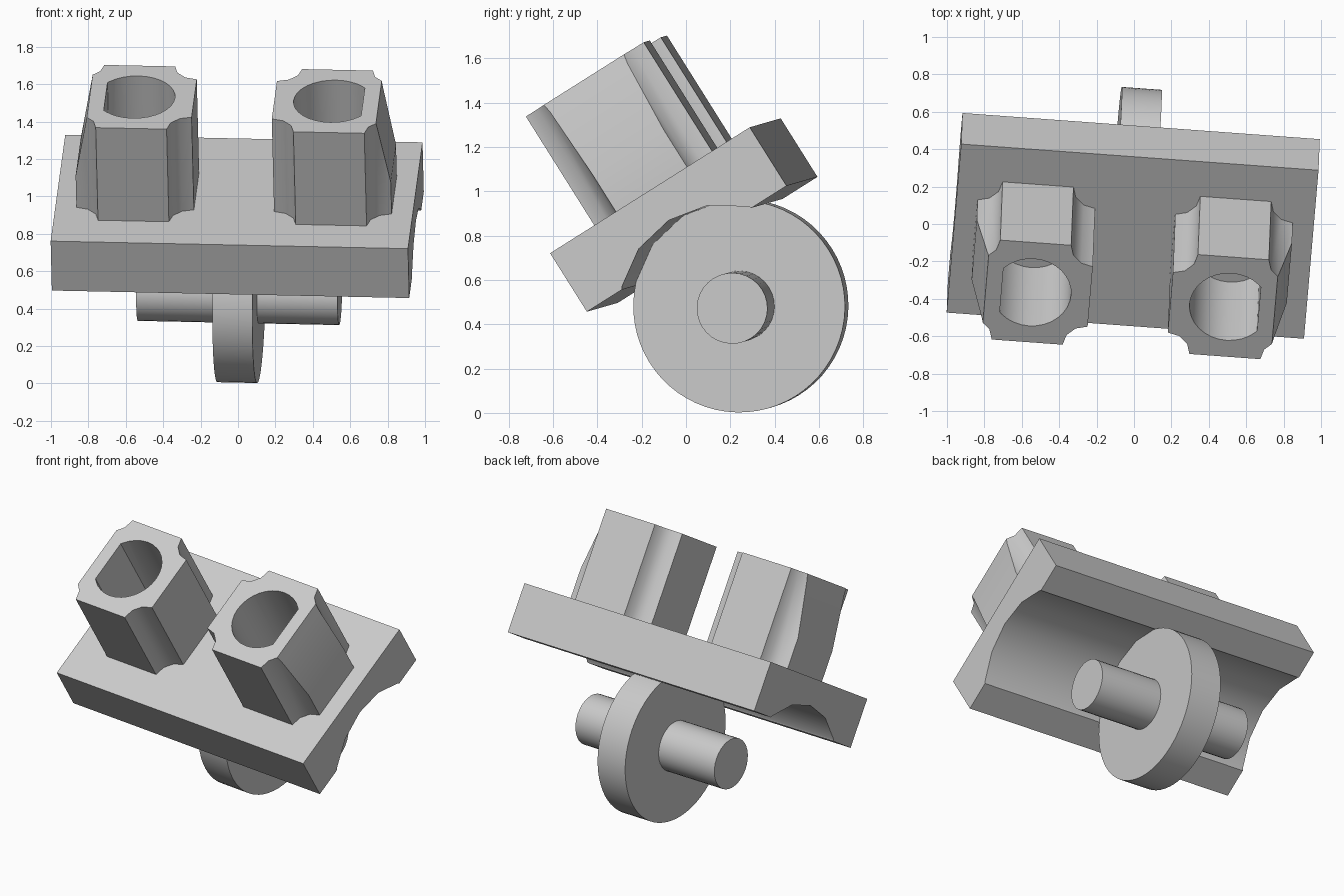
import bpy
import bmesh
from math import sin, cos, pi, radians, sqrt
from mathutils import Matrix, Vector

if "Cube" in bpy.data.objects:
    bpy.data.objects.remove(bpy.data.objects["Cube"])

# Tilted frame of the whole toy: origin at the middle of the plate's upper face
ax = Vector((0.997, -0.073, -0.021)).normalized()
az = ax.cross(Vector((0.07, 0.8435, 0.532))).normalized()
ay = az.cross(ax)
FRAME = Matrix((ax, ay, az)).transposed().to_4x4()
FRAME.translation = Vector((-0.0075, -0.093, 1.025))

# Axis order used when a profile is swept along x, y or z
PLACE = {
    "x": lambda a, b, d: (d, a, b),
    "y": lambda a, b, d: (a, d, b),
    "z": lambda a, b, d: (a, b, d),
}


def prism(name, outline, axis, start, end):
    """Sweep a closed 2D outline along one axis."""
    bm = bmesh.new()
    rings = [[bm.verts.new(PLACE[axis](a, b, d)) for a, b in outline] for d in (start, end)]
    for ring in rings:
        bm.faces.new(ring)
    n = len(outline)
    for i in range(n):
        j = (i + 1) % n
        bm.faces.new((rings[0][i], rings[0][j], rings[1][j], rings[1][i]))
    bmesh.ops.recalc_face_normals(bm, faces=bm.faces)
    mesh = bpy.data.meshes.new(name)
    bm.to_mesh(mesh)
    bm.free()
    obj = bpy.data.objects.new(name, mesh)
    bpy.context.collection.objects.link(obj)
    return obj


def arc(ca, cb, r, first, last, steps):
    angles = [radians(first + (last - first) * i / steps) for i in range(steps + 1)]
    return [(ca + r * cos(t), cb + r * sin(t)) for t in angles]


def activate(obj):
    bpy.ops.object.select_all(action="DESELECT")
    obj.select_set(True)
    bpy.context.view_layer.objects.active = obj


def cut(obj, cutter):
    """Subtract the cutter, then discard it."""
    cutter.hide_render = True
    mod = obj.modifiers.new("cut", "BOOLEAN")
    mod.operation, mod.solver, mod.object = "DIFFERENCE", "EXACT", cutter
    activate(obj)
    bpy.ops.object.modifier_apply(modifier=mod.name)
    bpy.data.objects.remove(cutter)


def finish(obj, angle=30):
    obj.matrix_world = FRAME
    activate(obj)
    bpy.ops.object.shade_smooth_by_angle(angle=radians(angle))


# Plate with a faceted wheel arch running along its underside
HALF_L, HALF_W, THICK = 0.958, 0.534, 0.312
AXLE_Z, WHEEL_R = -0.64, 0.48
lip = 0.347
profile = [(HALF_W, -THICK), (HALF_W, 0), (-HALF_W, 0), (-HALF_W, -THICK), (-lip, -THICK)]
profile += arc(0, AXLE_Z, WHEEL_R, 135, 45, 4) + [(lip, -THICK)]
finish(prism("plate", profile, "x", -HALF_L, HALF_L))

# Wheel and axle
finish(prism("wheel", arc(0, AXLE_Z, WHEEL_R - 0.001, 0, 354.375, 63), "x", -0.107, 0.107))
finish(prism("axle", arc(0, AXLE_Z, 0.16, 0, 348.75, 31), "x", -0.54, 0.54))

# Two hollow towers with scooped corners, sloped outer wall and D-shaped bore
MID, HALF, HEIGHT, SCOOP = 0.53, 0.315, 0.585, 0.125
BORE, FLAT = 0.212, 0.16


def tower(name, side):
    corners = [(1, 1, 270, 180), (-1, 1, 360, 270), (-1, -1, 90, 0), (1, -1, 180, 90)]
    outline = []
    for sx, sy, first, last in corners:
        outline += arc(MID + sx * HALF, sy * HALF, SCOOP, first, last, 3)
    body = prism(name, [(side * a, b) for a, b in outline], "z", 0, HEIGHT)

    # Sloped cut on the outer wall, starting part way up
    outer = MID + HALF
    wedge = [(outer, 0.2), (outer - 0.07, HEIGHT), (outer - 0.088, HEIGHT + 0.1), (outer + 0.2, HEIGHT + 0.1), (outer + 0.2, 0.2)]
    cut(body, prism("slope_cutter", [(side * a, b) for a, b in wedge], "y", -0.6, 0.6))

    # Bore, flattened on the outer side
    circle = arc(MID, 0, BORE, 0, 348.75, 32 - 1)
    bore = [(min(a, MID + FLAT), b) for a, b in circle if a <= MID + FLAT]
    edge = sqrt(BORE ** 2 - FLAT ** 2)
    bore = [(MID + FLAT, edge)] + [p for p in bore if p[1] > 0 or p[0] < MID] \
        + [p for p in bore if p[1] <= 0 and p[0] >= MID] + [(MID + FLAT, -edge)]
    cut(body, prism("bore_cutter", [(side * a, b) for a, b in bore], "z", -0.1, HEIGHT + 0.1))
    finish(body, 35)


tower("left_tower", 1)
tower("right_tower", -1)
